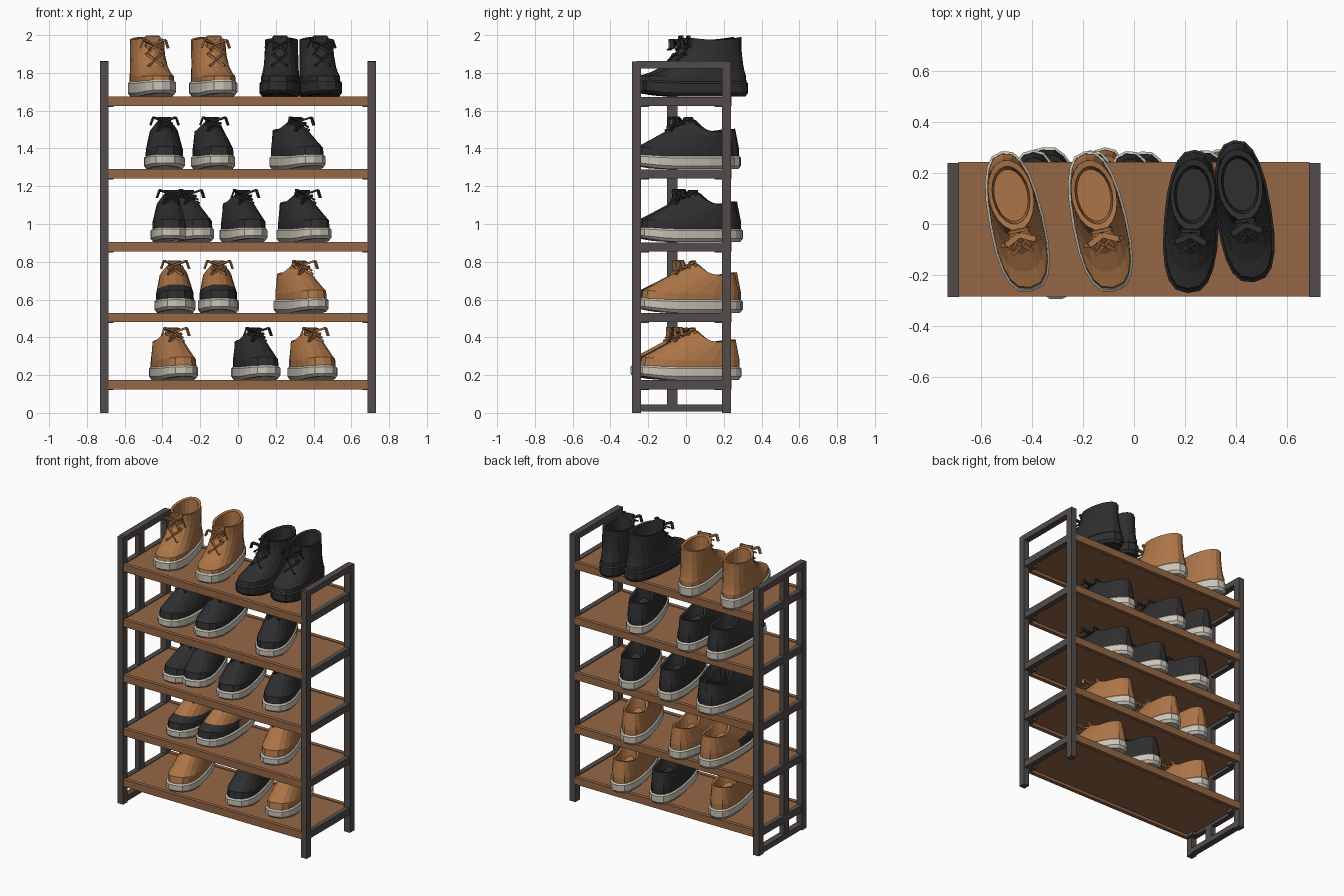
import bpy, bmesh, math
from mathutils import Matrix, Vector

if "Cube" in bpy.data.objects:
    bpy.data.objects.remove(bpy.data.objects["Cube"])


def mat(name, r, g, b):
    m = bpy.data.materials.new(name)
    m.diffuse_color = (r, g, b, 1)
    m.use_nodes = True
    m.node_tree.nodes["Principled BSDF"].inputs["Base Color"].default_value = m.diffuse_color
    return m


METAL = mat("dark metal", 0.085, 0.073, 0.069)
WOOD = mat("brown wood", 0.30, 0.135, 0.06)
TAN = mat("tan leather", 0.42, 0.18, 0.065)
BLACK = mat("black leather", 0.028, 0.028, 0.03)
CREAM = mat("cream rubber", 0.60, 0.56, 0.48)


def add_box(bm, lo, hi):
    lo, hi = Vector(lo), Vector(hi)
    m = Matrix.Translation((lo + hi) / 2) @ Matrix.Diagonal((*(hi - lo), 1))
    bmesh.ops.create_cube(bm, size=1, matrix=m)


def add_strip(bm, p, q, w, t):
    """Flat strip between two points."""
    p, q = Vector(p), Vector(q)
    d = q - p
    m = Matrix.Translation((p + q) / 2) @ d.to_track_quat('X', 'Z').to_matrix().to_4x4()
    bmesh.ops.create_cube(bm, size=1, matrix=m @ Matrix.Diagonal((d.length, w, t, 1)))


def finish(bm, name, mats, matrix=Matrix()):
    bmesh.ops.recalc_face_normals(bm, faces=bm.faces)
    me = bpy.data.meshes.new(name)
    bm.to_mesh(me)
    bm.free()
    for m in mats:
        me.materials.append(m)
    ob = bpy.data.objects.new(name, me)
    ob.matrix_world = matrix
    bpy.context.collection.objects.link(ob)
    return ob


# ---- rack ----
SHELVES = [0.175, 0.53, 0.905, 1.29, 1.675]
YF, YB, PW = -0.262, 0.215, 0.024
for side, label in ((-1, "left"), (1, "right")):
    bm = bmesh.new()
    x0, x1 = side * 0.708 - 0.022, side * 0.708 + 0.022
    for y in (YF, YB):
        add_box(bm, (x0, y - PW, 0), (x1, y + PW, 1.86))
    add_box(bm, (x0, YF, 1.822), (x1, YB, 1.862))
    for z in SHELVES:
        add_box(bm, (x0 + 0.004, YF, z - 0.05), (x1 - 0.004, YB, z - 0.002))
        # small shelf brackets on the inner side
        for y in (YF + 0.04, YB - 0.04):
            xi = side * 0.675
            add_box(bm, (xi - 0.015, y - 0.025, z - 0.055), (xi + 0.015, y + 0.025, z - 0.02))
    if side < 0:  # this side has a centre bar and a foot rail
        add_box(bm, (x0 + 0.004, -0.10, 0.03), (x1 - 0.004, -0.045, 1.84))
        add_box(bm, (x0, YF, 0.008), (x1, YB, 0.045))
    finish(bm, label + "_frame", [METAL])

for i, z in enumerate(SHELVES):
    bm = bmesh.new()
    add_box(bm, (-0.688, -0.28, z - 0.03), (0.688, 0.24, z - 0.005))
    for y in (-0.283, 0.215):
        add_box(bm, (-0.688, y, z - 0.05), (0.688, y + 0.027, z))
    finish(bm, f"shelf_{i + 1}", [WOOD])

# ---- shoes ----
N = 20
LOW = dict(sole=0.07, cy=0.135, rx=0.075, ry=0.115, side=0.20, front=0.065, back=0.015,
           rings=[(0, 0), (0.04, 0.28), (0.25, 0.43), (0.6, 0.70), (0.85, 0.88), (1, 1)])
BOOT = dict(sole=0.08, cy=0.105, rx=0.088, ry=0.14, side=0.30, front=0.012, back=0.015,
            rings=[(0, 0), (0.04, 0.14), (0.3, 0.22), (0.6, 0.37), (0.88, 0.62), (0.97, 0.8), (1, 1)])


def outline(i, grow=0.0):
    """Foot outline: toe at -y, narrower at the heel."""
    a = 2 * math.pi * i / N
    c, s = math.cos(a), math.sin(a)
    y = -math.copysign(abs(c) ** 0.85, c) * (0.275 + grow)
    w = 0.102 + 0.008 * c + grow
    return Vector((math.copysign(abs(s) ** 0.75, s) * w, y, 0))


def loft(bm, rings, cap_first=True, cap_last=True):
    vs = [[bm.verts.new(p) for p in r] for r in rings]
    faces = []
    for r, q in zip(vs, vs[1:]):
        for i in range(N):
            j = (i + 1) % N
            faces.append(bm.faces.new((r[i], r[j], q[j], q[i])))
    if cap_first:
        bm.faces.new(vs[0][::-1])
    if cap_last:
        bm.faces.new(vs[-1])
    return faces


def shoe(name, kind, x, y, z, yaw, upper, sole=CREAM, toe=None):
    k = kind
    M = Matrix.Translation((x, y, z)) @ Matrix.Rotation(math.radians(yaw), 4, 'Z')

    # sole with a slight lift at the toe
    def lift(p):
        return 0.02 * max(0, (-p.y - 0.14) / 0.14)
    bm = bmesh.new()
    rings = []
    for g, h in ((-0.008, 0), (0.006, 0.018), (0.006, k["sole"] - 0.01), (-0.004, k["sole"])):
        rings.append([outline(i, g) + Vector((0, 0, h + lift(outline(i)) * (1 - 0.6 * h / k["sole"])))
                      for i in range(N)])
    loft(bm, rings)
    finish(bm, name + "_sole", [sole], M)

    # upper, blended from the foot outline to the collar, with hollow opening
    def collar(i, s=1.0, dz=0.0):
        a = 2 * math.pi * i / N
        c = math.cos(a)
        h = k["side"] + (k["front"] * c * c if c > 0 else k["back"] * c * c)
        return Vector((math.sin(a) * k["rx"] * s, k["cy"] - c * k["ry"] * s, h + dz))

    def surf(i, a, b):
        o, c = outline(i, -0.003), collar(i)
        z0 = k["sole"] - 0.005
        return Vector((o.x + (c.x - o.x) * a, o.y + (c.y - o.y) * a, z0 + (c.z - z0) * b))
    rings = [[surf(i, a, b) for i in range(N)] for a, b in k["rings"]]
    rings.append([collar(i, 0.82, -0.004) for i in range(N)])
    rings.append([collar(i, 0.74, -0.10) for i in range(N)])
    bm = bmesh.new()
    loft(bm, rings)
    if toe:
        for f in bm.faces:
            c = f.calc_center_median()
            if c.y < -0.02 and c.z < 0.145:
                f.material_index = 1
    finish(bm, name + "_upper", [upper] + ([toe] if toe else []), M)

    # tongue, crossing laces and a bow
    bm = bmesh.new()
    path = [surf(0, a, b) for a, b in k["rings"][2:]]
    for p, q in zip(path[1:], path[2:]):
        for s in (-1, 1):
            add_strip(bm, p + Vector((-0.04 * s, 0.006, 0.0)), q + Vector((0.04 * s, -0.004, 0.004)), 0.012, 0.012)
    top = path[-1] + Vector((0, -0.008, -0.015))
    add_strip(bm, top + Vector((0, 0.02, -0.05)), top + Vector((0, 0.005, 0.025)), 0.07, 0.012)
    knot = path[-2] + Vector((0, -0.012, 0.012))
    for s in (-1, 1):
        e = knot + Vector((0.06 * s, -0.03, 0.022))
        add_strip(bm, knot, e, 0.022, 0.010)
        add_strip(bm, e, knot + Vector((0.075 * s, -0.025, -0.02)), 0.018, 0.008)
        add_strip(bm, knot, knot + Vector((0.035 * s, -0.05, -0.03)), 0.010, 0.008)
    finish(bm, name + "_laces", [upper], M)


S = SHELVES
PAIRS = [
    # top shelf boots
    (BOOT, -0.46, 0.01, S[4], 12, TAN), (BOOT, -0.135, 0.01, S[4], 12, TAN),
    (BOOT, 0.225, 0.01, S[4], -3, BLACK, BLACK), (BOOT, 0.43, 0.05, S[4], 8, BLACK, BLACK),
    # fourth shelf
    (LOW, -0.39, 0.01, S[3], 1, BLACK), (LOW, -0.135, 0.01, S[3], 8, BLACK),
    (LOW, 0.31, -0.01, S[3], 20, BLACK),
    # third shelf
    (LOW, -0.355, 0.02, S[2], 0, BLACK), (LOW, -0.27, 0.03, S[2], 17, BLACK),
    (LOW, 0.025, 0.01, S[2], 12, BLACK), (LOW, 0.345, 0.02, S[2], 19, BLACK),
    # second shelf, two with dark toes
    (LOW, -0.335, 0.02, S[1], 2, TAN, CREAM, BLACK), (LOW, -0.105, 0.02, S[1], 2, TAN, CREAM, BLACK),
    (LOW, 0.33, 0.02, S[1], 19, TAN),
    # bottom shelf
    (LOW, -0.345, -0.02, S[0], 13, TAN), (LOW, 0.09, 0.01, S[0], 13, BLACK),
    (LOW, 0.39, 0.02, S[0], 14, TAN),
]
for n, (kind, *rest) in enumerate(PAIRS):
    shoe(("boot_" if kind is BOOT else "shoe_") + str(n + 1), kind, *rest)
